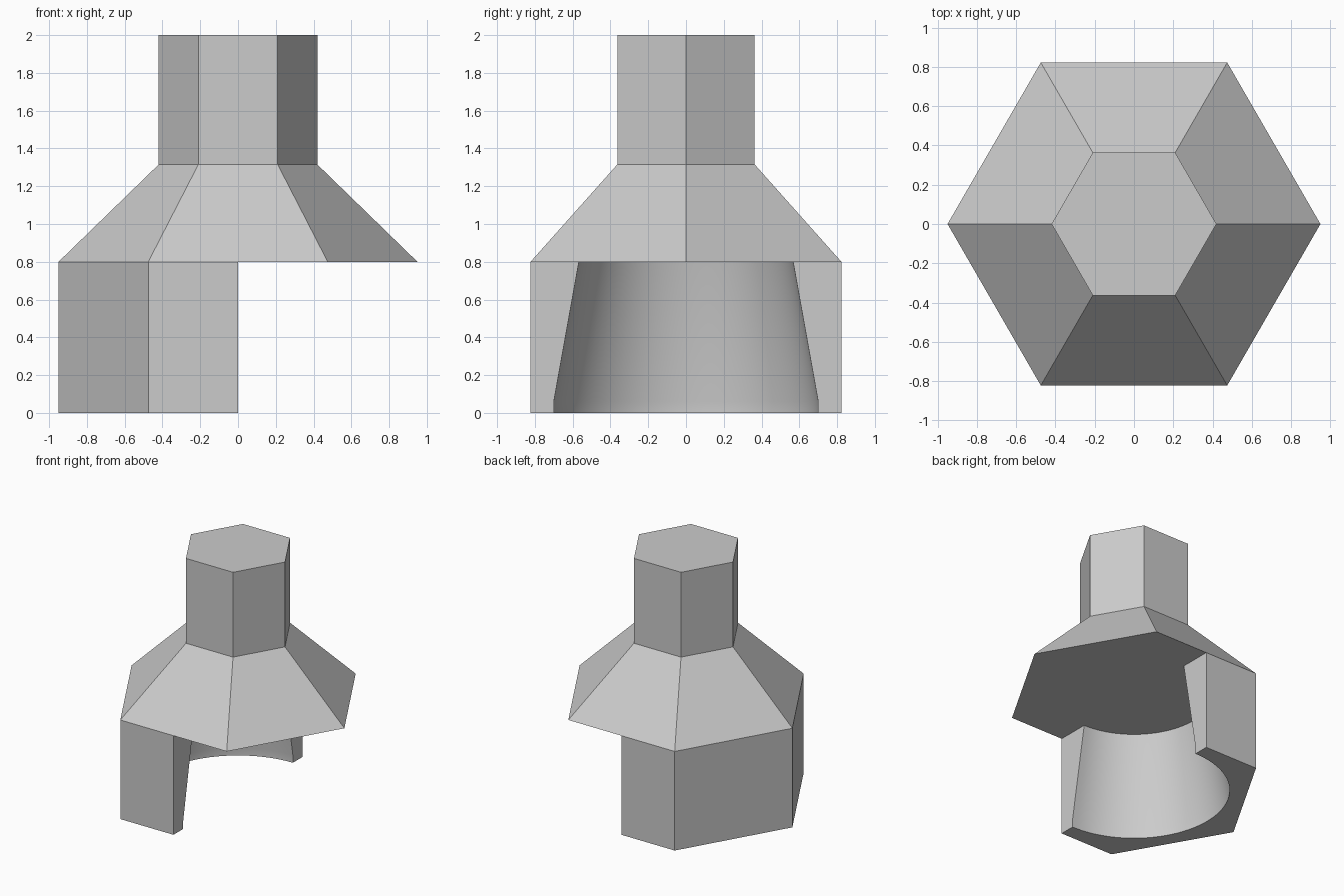
import bpy, bmesh
from math import sin, cos, pi, sqrt, radians

if "Cube" in bpy.data.objects:
    bpy.data.objects.remove(bpy.data.objects["Cube"], do_unlink=True)

EAVE_R, NECK_R = 0.95, 0.42
EAVE_Z, NECK_Z, TOP_Z = 0.80, 1.315, 2.0
BORE = [(0.70, 0.0), (0.70, 0.06), (0.567, EAVE_Z)]   # radius, height
STEPS = 48

bm = bmesh.new()


def hex_ring(r, z):
    """Hexagon with corners on x, plus midpoints on the front and back sides."""
    h = r * sqrt(3) / 2
    pts = [(0, h), (-r / 2, h), (-r, 0), (-r / 2, -h),
           (0, -h), (r / 2, -h), (r, 0), (r / 2, h)]
    return [bm.verts.new((x, y, z)) for x, y in pts]


def arc(r, z):
    """Half circle on the -x side, from back to front."""
    angles = [pi / 2 + pi * i / STEPS for i in range(STEPS + 1)]
    return [bm.verts.new((r * cos(a), r * sin(a), z)) for a in angles]


def bridge(a, b, closed=False):
    n = len(a)
    for i in range(n if closed else n - 1):
        j = (i + 1) % n
        bm.faces.new((a[i], a[j], b[j], b[i]))


# Sloped shoulder and neck
eave, neck, top = (hex_ring(EAVE_R, EAVE_Z), hex_ring(NECK_R, NECK_Z),
                   hex_ring(NECK_R, TOP_Z))
bridge(eave, neck, closed=True)
bridge(neck, top, closed=True)
bm.faces.new(top)

# Outer wall of the half skirt
base_ring = hex_ring(EAVE_R, 0)
base = base_ring[:5]
bmesh.ops.delete(bm, geom=base_ring[5:], context='VERTS')
bridge(base, eave[:5])

# Tapered bore inside the skirt
arcs = [arc(r, z) for r, z in BORE]
for low, high in zip(arcs, arcs[1:]):
    bridge(low, high)

# Bottom rim, cut ends and exposed underside
bm.faces.new(base + arcs[0][::-1])
for k, e in ((0, 0), (-1, 4)):
    bm.faces.new([base[k], eave[e]] + [a[k] for a in arcs[::-1]])
bm.faces.new(eave[4:] + [eave[0]] + arcs[-1])

bmesh.ops.recalc_face_normals(bm, faces=bm.faces[:])
bmesh.ops.dissolve_limit(bm, angle_limit=radians(0.2),
                         verts=bm.verts[:], edges=bm.edges[:])

mesh = bpy.data.meshes.new("hex_body")
bm.to_mesh(mesh)
bm.free()
body = bpy.data.objects.new("hex_body", mesh)
bpy.context.collection.objects.link(body)

# Plain grey material
grey = bpy.data.materials.new("plain grey")
grey.use_nodes = True
colour = (0.6, 0.6, 0.6, 1)
grey.diffuse_color = colour
for node in grey.node_tree.nodes:
    if node.type == 'BSDF_PRINCIPLED':
        node.inputs["Base Color"].default_value = colour
mesh.materials.append(grey)

# Smooth bore, crisp hexagon edges
bpy.ops.object.select_all(action='DESELECT')
body.select_set(True)
bpy.context.view_layer.objects.active = body
bpy.ops.object.shade_smooth_by_angle(angle=radians(30))
